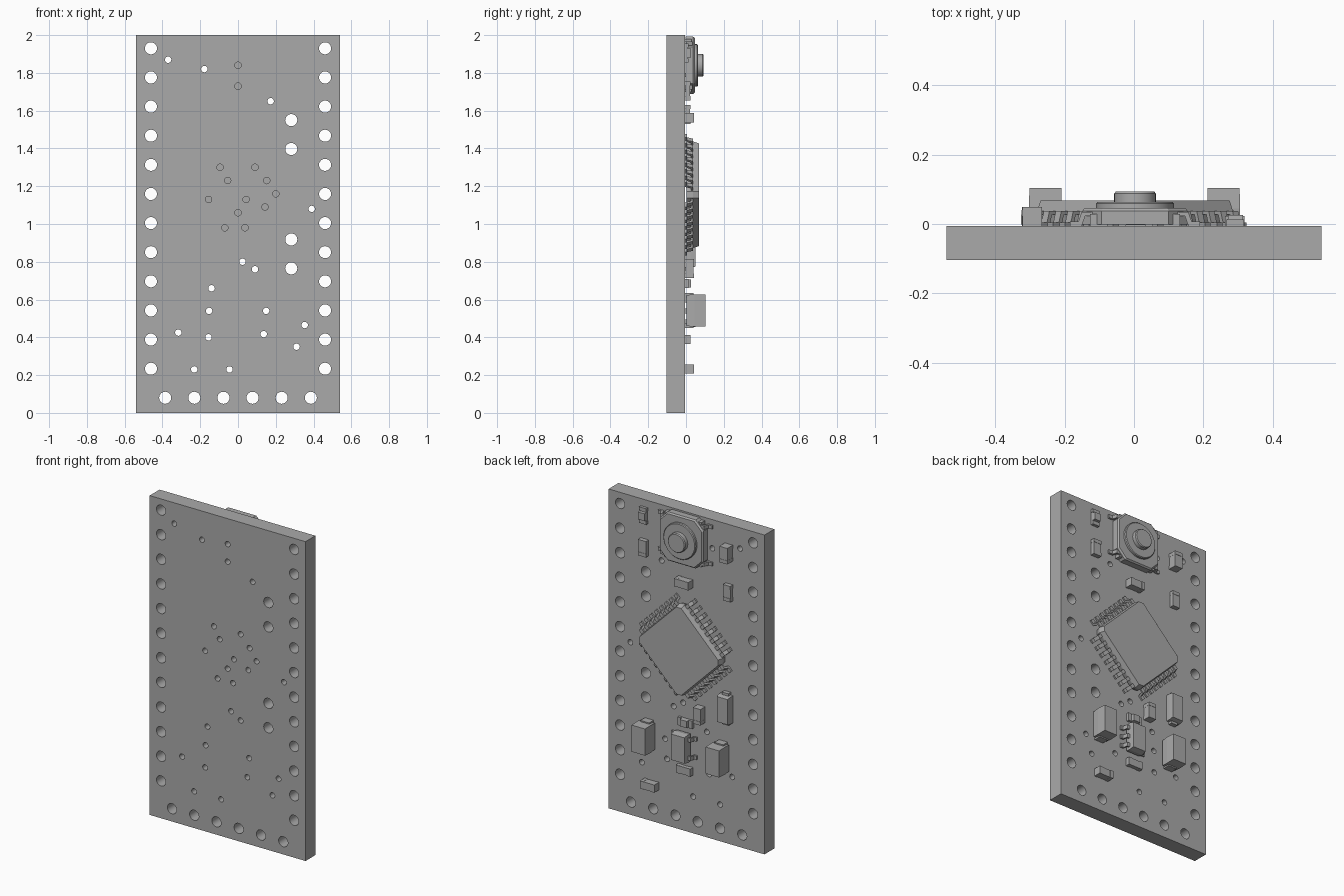
import bpy, bmesh, math
from mathutils import Matrix, Vector

cube = bpy.data.objects.get("Cube")
if cube:
    bpy.data.objects.remove(cube, do_unlink=True)

GREY = (0.4, 0.4, 0.4, 1)
mat = bpy.data.materials.new("plain grey")
mat.use_nodes = True
mat.diffuse_color = GREY
mat.node_tree.nodes["Principled BSDF"].inputs["Base Color"].default_value = GREY

BACK, FRONT = -0.0055, -0.103      # mounting face and bare face of the board
X, Y, Z = Vector((1, 0, 0)), Vector((0, 1, 0)), Vector((0, 0, 1))


def frame(origin, u, v, w):
    return Matrix.Translation(origin) @ Matrix((u, v, w)).transposed().to_4x4()


def on_board(x, z, angle=0):
    """Frame on the mounting face: u across, v up, w away from the board."""
    c, s = math.cos(angle), math.sin(angle)
    return frame((x, BACK, z), X * c + Z * s, Z * c - X * s, Y)


def loft(bm, outline, levels, m):
    """Closed solid through scaled copies of an outline at given heights."""
    rings = [[bm.verts.new(m @ Vector((u * s, v * s, h))) for u, v in outline]
             for h, s in levels]
    n = len(outline)
    for a, b in zip(rings, rings[1:]):
        for i in range(n):
            j = (i + 1) % n
            bm.faces.new((a[i], a[j], b[j], b[i]))
    bm.faces.new(rings[0][::-1])
    bm.faces.new(rings[-1])


def rect(w, h, cx=0, cy=0):
    return [(cx + a * w / 2, cy + b * h / 2) for a, b in ((-1, -1), (1, -1), (1, 1), (-1, 1))]


def chamfered(half, c):
    k = half - c
    return [(k, -half), (half, -k), (half, k), (k, half),
            (-k, half), (-half, k), (-half, -k), (-k, -half)]


def circle(r, n=32):
    return [(r * math.cos(math.tau * i / n), r * math.sin(math.tau * i / n)) for i in range(n)]


def make(name, bm, smooth=False):
    bmesh.ops.recalc_face_normals(bm, faces=bm.faces)
    mesh = bpy.data.meshes.new(name)
    bm.to_mesh(mesh)
    bm.free()
    mesh.materials.append(mat)
    ob = bpy.data.objects.new(name, mesh)
    bpy.context.collection.objects.link(ob)
    bpy.ops.object.select_all(action="DESELECT")
    ob.select_set(True)
    bpy.context.view_layer.objects.active = ob
    if smooth:
        bpy.ops.object.shade_smooth_by_angle(angle=math.radians(35))
    return ob


# Holes: edge rows, bottom row, inner pads and small vias
PITCH = 0.1542
big = [(s * 0.461, 1.93 - i * PITCH) for s in (-1, 1) for i in range(12)]
big += [((i - 2.5) * PITCH, 0.08) for i in range(6)]
big += [(0.282, z) for z in (1.55, 1.397, 0.918, 0.765)]
vias = [(-.37, 1.87), (-.178, 1.82), (0, 1.84), (0, 1.73), (.173, 1.65), (-.095, 1.3),
        (.09, 1.3), (-.055, 1.23), (.152, 1.23), (.2, 1.16), (-.156, 1.13), (.043, 1.13),
        (.143, 1.09), (.39, 1.08), (0, 1.06), (-.07, .98), (.037, .98), (.024, .8),
        (.09, .76), (-.14, .66), (-.153, .54), (.149, .54), (-.316, .425), (-.156, .4),
        (.136, .417), (.353, .465), (.31, .35), (-.232, .23), (-.045, .23)]
bm = bmesh.new()
for spots, radius in ((big, 0.032), (vias, 0.017)):
    for x, z in spots:
        loft(bm, circle(radius, 24), [(-0.2, 1), (0.1, 1)], on_board(x, z))
cutter = make("hole_cutter", bm)
cutter.hide_render = True

# Circuit board
bm = bmesh.new()
loft(bm, rect(1.08, 2), [(FRONT - BACK, 1), (0, 1)], on_board(0, 1))
board = make("circuit_board", bm)
mod = board.modifiers.new("holes", "BOOLEAN")
mod.operation, mod.solver, mod.object = "DIFFERENCE", "EXACT", cutter
bpy.ops.object.modifier_apply(modifier=mod.name)
bpy.data.objects.remove(cutter, do_unlink=True)
bpy.ops.object.shade_smooth_by_angle(angle=math.radians(35))


def bent_lead(bm, origin, out, width, reach, high, t):
    """Gull-wing lead reaching outward from a package and down to the board."""
    profile = [(-0.01, high), (reach * .5, high), (reach * .65, t), (reach, t),
               (reach, 0), (reach * .5, 0), (reach * .35, high - t), (-0.01, high - t)]
    loft(bm, profile, [(-width / 2, 1), (width / 2, 1)], frame(origin, out, Y, out.cross(Y)))


# Main chip, turned by an eighth, with eight leads on each side
CHIP = Vector((0.003, BACK, 1.155))
bm = bmesh.new()
loft(bm, chamfered(0.212, 0.025), [(0.008, .97), (0.036, 1), (0.042, 1), (0.073, .965)],
     on_board(CHIP.x, CHIP.z, math.pi / 4))
make("chip_body", bm)
bm = bmesh.new()
for k in range(4):
    a = math.pi / 4 + k * math.pi / 2
    out = Vector((math.cos(a), 0, math.sin(a)))
    side = out.cross(Y)
    for i in range(8):
        bent_lead(bm, CHIP + out * 0.205 + side * (i - 3.5) * 0.0485, out,
                  0.023, 0.067, 0.043, 0.01)
make("chip_leads", bm)

# Push button: base, cover plate, plunger, corner legs
BX, BZ = 0.003, 1.84
place = on_board(BX, BZ)
bm = bmesh.new()
loft(bm, chamfered(0.152, 0.055), [(0.004, 1), (0.043, 1), (0.052, .95)], place)
make("button_base", bm)
bm = bmesh.new()
loft(bm, circle(0.112), [(0.045, 1), (0.064, 1), (0.069, .96)], place)
loft(bm, circle(0.06), [(0.06, 1), (0.093, 1), (0.099, .92)], place)
make("button_plunger", bm, True)
bm = bmesh.new()
for sx in (-1, 1):
    for sz in (-1, 1):
        bent_lead(bm, Vector((BX + sx * 0.12, BACK, BZ + sz * 0.116)), X * sx,
                  0.022, 0.067, 0.04, 0.012)
        # clips folded over the corners
        loft(bm, rect(0.05, 0.03, sx * 0.105, sz * 0.125), [(0, 1), (0.035, 1)], place)
make("button_legs", bm)

# Small chip parts: x, z, width, height, thickness
small = {
    "resistor_upper_left": (.29, 1.705, .055, .1, .028),
    "capacitor_upper_right": (-.293, 1.828, .055, .1, .055),
    "capacitor_above_chip": (.005, 1.563, .1, .05, .048),
    "resistor_mid_right": (-.297, 1.58, .05, .1, .028),
    "capacitor_below_chip": (-.103, .765, .052, .1, .048),
    "resistor_below_regulator": (.005, .388, .1, .048, .028),
    "capacitor_bottom": (.24, .233, .1, .048, .048),
}
for name, (x, z, w, h, t) in small.items():
    place = on_board(x, z)
    bm = bmesh.new()
    loft(bm, rect(w * .97, h * .97), [(0.002, 1), (t - 0.002, 1)], place)
    for s in (-1, 1):    # end caps along the long axis
        cap = rect(w, h * .22, 0, s * h * .39) if h > w else rect(w * .22, h, s * w * .39, 0)
        loft(bm, cap, [(0, 1), (t, 1)], place)
    make(name, bm)

# Large diode
bm = bmesh.new()
place = on_board(-.285, .853)
loft(bm, rect(.08, .17), [(0.004, 1), (0.03, 1), (0.055, .93)], place)
for s in (-1, 1):
    loft(bm, rect(.045, .02, 0, s * .09), [(0, 1), (0.026, 1)], place)
make("large_diode", bm)

# Indicator lights: base, end pads and a narrower raised lens
for name, x, z, angle in (("power_light", .292, 1.905, 0), ("status_light", 0, .685, math.pi / 2)):
    place = on_board(x, z, angle)
    bm = bmesh.new()
    loft(bm, rect(.045, .092), [(0, 1), (0.014, 1)], place)
    loft(bm, rect(.046, .05), [(0.01, 1), (0.031, .92)], place)
    for s in (-1, 1):
        loft(bm, rect(.05, .02, 0, s * .04), [(0, 1), (0.018, 1)], place)
    make(name, bm)

# Pair of tall capacitors with end terminals
for name, x in (("tall_capacitor_left", .258), ("tall_capacitor_right", -.255)):
    place = on_board(x, .542)
    bm = bmesh.new()
    loft(bm, rect(.095, .172), [(0.008, .95), (0.05, 1), (0.1085, .97)], place)
    for s in (-1, 1):
        loft(bm, rect(.06, .02, 0, s * .083), [(0, 1), (0.045, 1)], place)
    make(name, bm)

# Voltage regulator: three legs on one side, two on the other
REG = Vector((.012, BACK, .54))
bm = bmesh.new()
loft(bm, rect(.098, .176), [(0.008, .95), (0.036, 1), (0.07, .92)], on_board(REG.x, REG.z))
make("regulator_body", bm)
bm = bmesh.new()
for sx, rows in ((1, (-1, 0, 1)), (-1, (-1, 1))):
    for r in rows:
        bent_lead(bm, REG + X * sx * .045 + Z * r * .0576, X * sx, .025, .042, .04, .01)
make("regulator_legs", bm)
